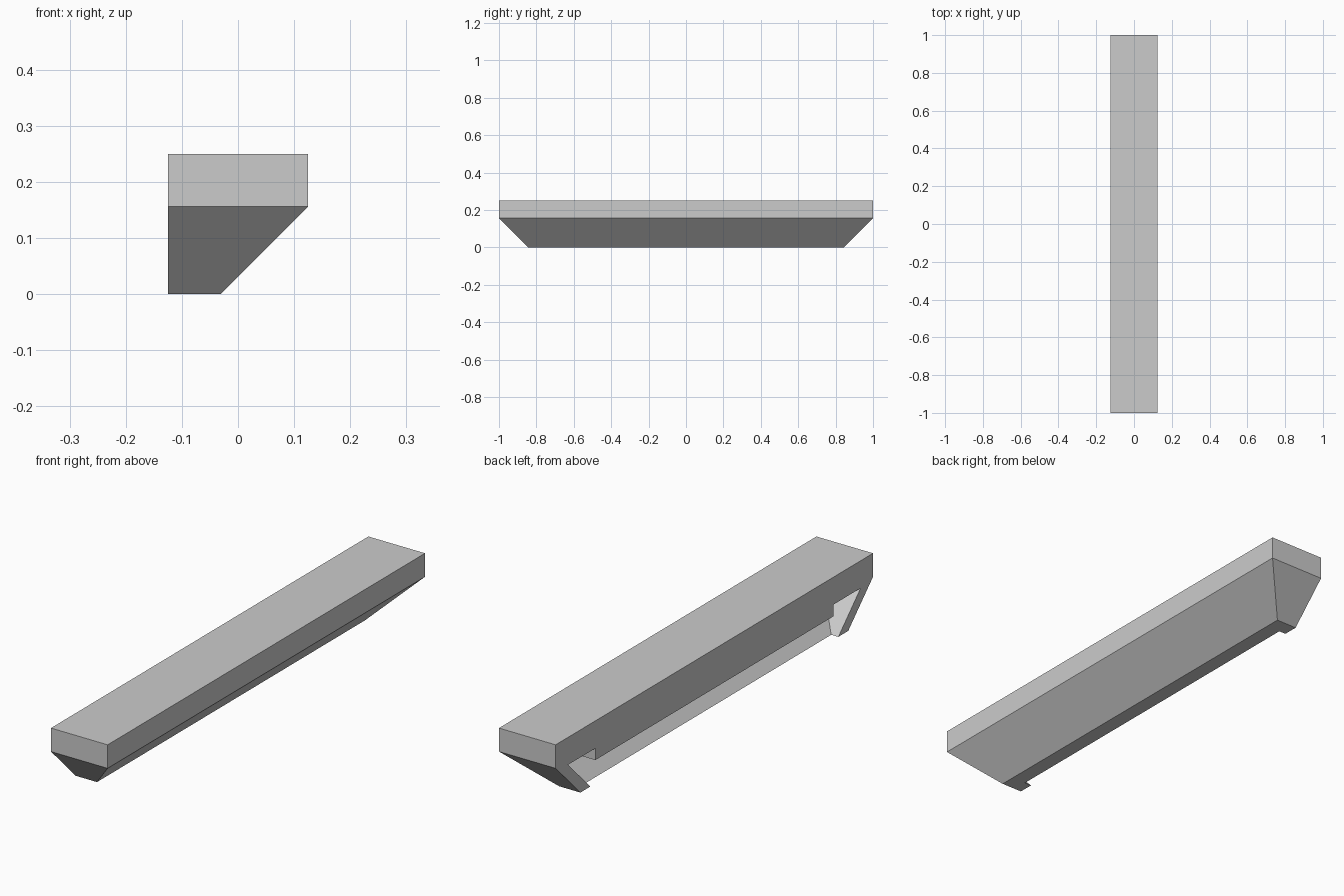
import bpy, bmesh

if "Cube" in bpy.data.objects:
    bpy.data.objects.remove(bpy.data.objects["Cube"])


def loft(name, sections):
    """Solid stacked from rectangles (z, x_min, x_max, half_y)."""
    bm = bmesh.new()
    rings = [[bm.verts.new((x, y, z)) for x, y in
              ((x0, -h), (x1, -h), (x1, h), (x0, h))]
             for z, x0, x1, h in sections]
    bm.faces.new(rings[0][::-1])
    bm.faces.new(rings[-1])
    for a, b in zip(rings, rings[1:]):
        for i in range(4):
            j = (i + 1) % 4
            bm.faces.new((a[i], a[j], b[j], b[i]))
    bmesh.ops.recalc_face_normals(bm, faces=bm.faces)
    mesh = bpy.data.meshes.new(name)
    bm.to_mesh(mesh)
    bm.free()
    obj = bpy.data.objects.new(name, mesh)
    bpy.context.collection.objects.link(obj)
    return obj


def boolean(obj, other, operation):
    mod = obj.modifiers.new(operation.title(), 'BOOLEAN')
    mod.operation = operation
    mod.solver = 'EXACT'
    mod.object = other
    bpy.context.view_layer.objects.active = obj
    bpy.ops.object.modifier_apply(modifier=mod.name)
    bpy.data.objects.remove(other)


BACK = -0.125      # flat back plane
WALL = 0.0625      # horizontal thickness of the sloping walls
EDGE = 0.15625     # height where the slopes meet the slab
CEIL = 0.1406      # cavity ceiling

# Ledge: slab on top of a 45-degree tapered skirt
ledge = loft("ledge", [
    (0, BACK, EDGE * -0.2, 1 - EDGE),
    (EDGE, BACK, 0.125, 1),
    (0.25, BACK, 0.125, 1),
])

# Cavity open to the back and below, parallel to the skirt
inner_x, inner_y = EDGE * -0.2 - WALL, 1 - EDGE - WALL
cavity = loft("cavity_cutter", [
    (z, BACK - 0.1, inner_x + z, inner_y + z) for z in (-0.01, CEIL)
])
cavity.hide_render = True
boolean(ledge, cavity, 'DIFFERENCE')

# Central rib hanging under the slab, reaching the front skirt
rib = loft("rib", [(z, BACK, 0.03, 0.75) for z in (0.09375, 0.15)])
boolean(ledge, rib, 'UNION')
